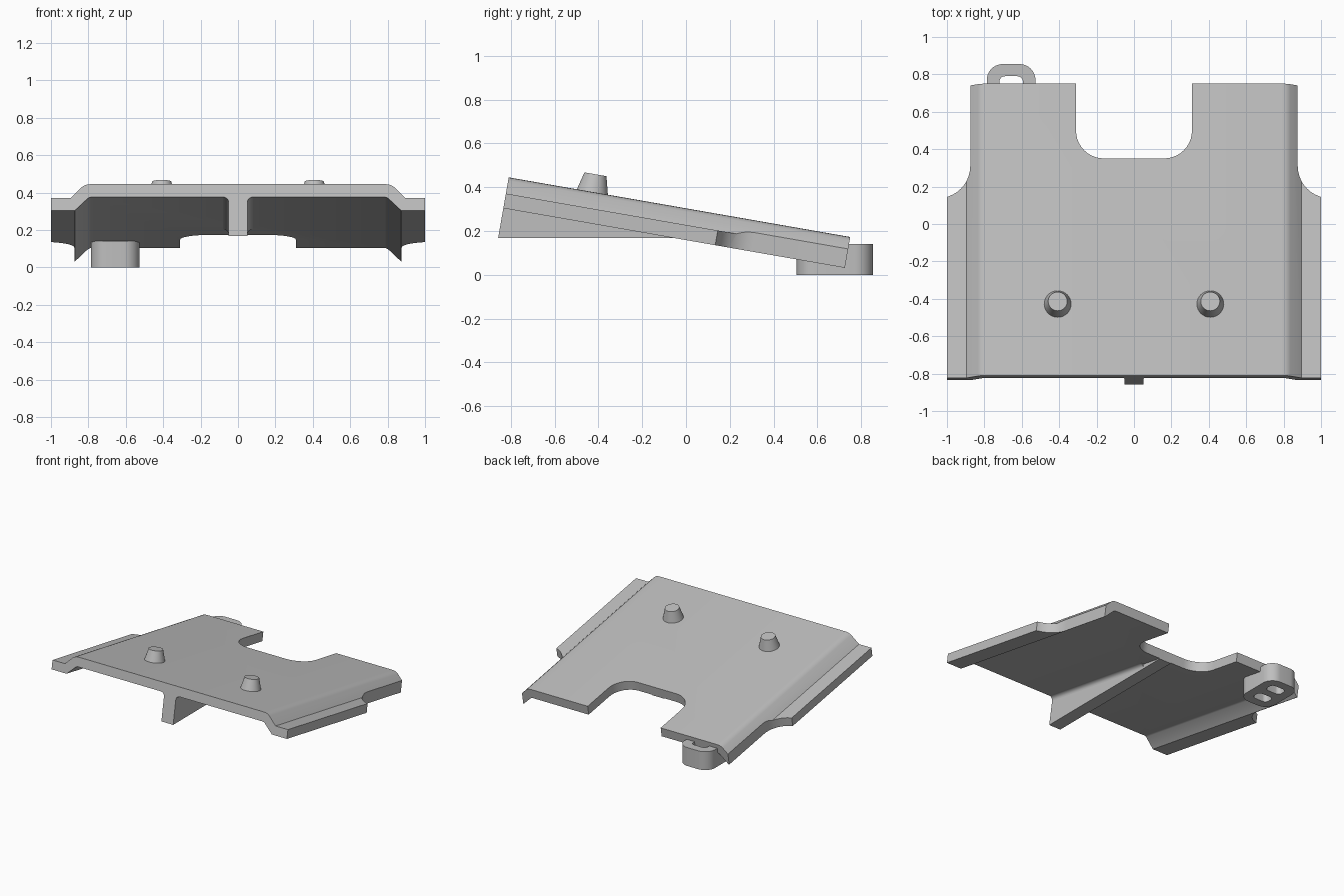
import bpy, bmesh, math
from mathutils import Vector, Matrix

cube = bpy.data.objects.get("Cube")
if cube:
    bpy.data.objects.remove(cube, do_unlink=True)

GREY = bpy.data.materials.new("light_grey")
GREY.use_nodes = True
colour = (0.52, 0.52, 0.52, 1)
GREY.diffuse_color = colour
GREY.node_tree.nodes["Principled BSDF"].inputs["Base Color"].default_value = colour

# Tilted frame: x across, y along the plate, z away from its top face
TILT = Matrix.Translation((0, -0.81, 0.445)) @ Matrix.Rotation(math.radians(-9.9), 4, "X")
FLAT = Matrix.Identity(4)
LENGTH = 1.584
NOTCH = 1.178


def add(name, bm, matrix):
    bmesh.ops.recalc_face_normals(bm, faces=bm.faces)
    bm.transform(matrix)
    mesh = bpy.data.meshes.new(name)
    bm.to_mesh(mesh)
    bm.free()
    mesh.materials.append(GREY)
    obj = bpy.data.objects.new(name, mesh)
    bpy.context.collection.objects.link(obj)
    return obj


def prism(name, outline, axis, lo, hi, matrix=FLAT):
    """Extrude a 2D outline along the given axis from lo to hi."""
    bm = bmesh.new()
    verts = []
    for p in outline:
        co = list(p)
        co.insert(axis, lo)
        verts.append(bm.verts.new(co))
    face = bm.faces.new(verts)
    new = bmesh.ops.extrude_face_region(bm, geom=[face])["geom"]
    shift = Vector((0, 0, 0))
    shift[axis] = hi - lo
    bmesh.ops.translate(bm, verts=[v for v in new if isinstance(v, bmesh.types.BMVert)], vec=shift)
    return add(name, bm, matrix)


def arc(cx, cy, r, start, end, steps=10):
    angles = [math.radians(start + (end - start) * i / steps) for i in range(steps + 1)]
    return [(cx + r * math.cos(a), cy + r * math.sin(a)) for a in angles]


def rounded(x0, x1, y0, y1, r):
    return (arc(x1 - r, y1 - r, r, 0, 90) + arc(x0 + r, y1 - r, r, 90, 180)
            + arc(x0 + r, y0 + r, r, 180, 270) + arc(x1 - r, y0 + r, r, 270, 360))


def cut(obj, cutters):
    for c in cutters:
        c.hide_render = True
        mod = obj.modifiers.new("cut", "BOOLEAN")
        mod.operation = "DIFFERENCE"
        mod.solver = "EXACT"
        mod.object = c
    bpy.context.view_layer.update()
    graph = bpy.context.evaluated_depsgraph_get()
    mesh = bpy.data.meshes.new_from_object(obj.evaluated_get(graph))
    obj.modifiers.clear()
    obj.data = mesh
    for c in cutters:
        bpy.data.objects.remove(c, do_unlink=True)


# Plate with stepped-down side flanges
half = [(0.79, 0), (0.807, -0.002), (0.822, -0.007), (0.835, -0.016), (0.895, -0.075),
        (1, -0.075), (1, -0.143), (0.872, -0.143), (0.802, -0.076), (0.787, -0.07)]
plate = prism("plate", half + [(-x, z) for x, z in reversed(half)], 1, 0, LENGTH, TILT)

# Rear notch and the relieved rear corners of the flanges
r = 0.15
notch = ([(0.31, 2), (-0.31, 2)] + arc(-0.31 + r, NOTCH + r, r, 180, 270)
         + arc(0.31 - r, NOTCH + r, r, 270, 360))
corner = [(1.2, 2), (0.875, 2)] + arc(1.05, 1.15, 0.175, 180, 270) + [(1.2, 0.975)]
cut(plate, [prism("notch_cutter", notch, 2, -0.5, 0.5, TILT),
            prism("left_corner_cutter", corner, 2, -0.5, 0.5, TILT),
            prism("right_corner_cutter", [(-x, y) for x, y in corner], 2, -0.5, 0.5, TILT)])


# Central rib with a level lower edge
def on_plate(y, z):
    return tuple((TILT @ Vector((0, y, z)))[1:])


prism("rib", [on_plate(0, -0.282), on_plate(0, -0.06), on_plate(NOTCH, -0.06),
              on_plate(NOTCH, -0.074)], 0, -0.05, 0.05)

# Fillets where the rib meets the plate
for side, s in (("left", 1), ("right", -1)):
    fillet = [(s * 0.045, -0.065)] + [(s * x, z) for x, z in
              [(0.08, -0.065)] + arc(0.08, -0.1, 0.03, 90, 180, 6)] + [(s * 0.045, -0.1)]
    prism(side + "_rib_fillet", fillet, 1, 0, 1.0, TILT)

# Tapered locating pegs
for side, s in (("left", 1), ("right", -1)):
    bm = bmesh.new()
    bmesh.ops.create_cone(bm, cap_ends=True, segments=40, radius1=0.074, radius2=0.051, depth=0.09)
    add(side + "_peg", bm, TILT @ Matrix.Translation((s * 0.408, 0.388, 0.037)))

# Rear foot with two through holes
foot = prism("rear_foot", rounded(-0.787, -0.527, 0.505, 0.855, 0.085), 2, 0, 0.141)
cut(foot, [prism("hole_cutter", rounded(-0.72, -0.594, y, y + 0.08, 0.03), 2, -0.1, 0.3)
           for y in (0.57, 0.71)])

# Smooth curved faces while keeping hard edges
for obj in bpy.context.scene.objects:
    obj.select_set(obj.type == "MESH")
bpy.context.view_layer.objects.active = plate
bpy.ops.object.shade_smooth_by_angle()
